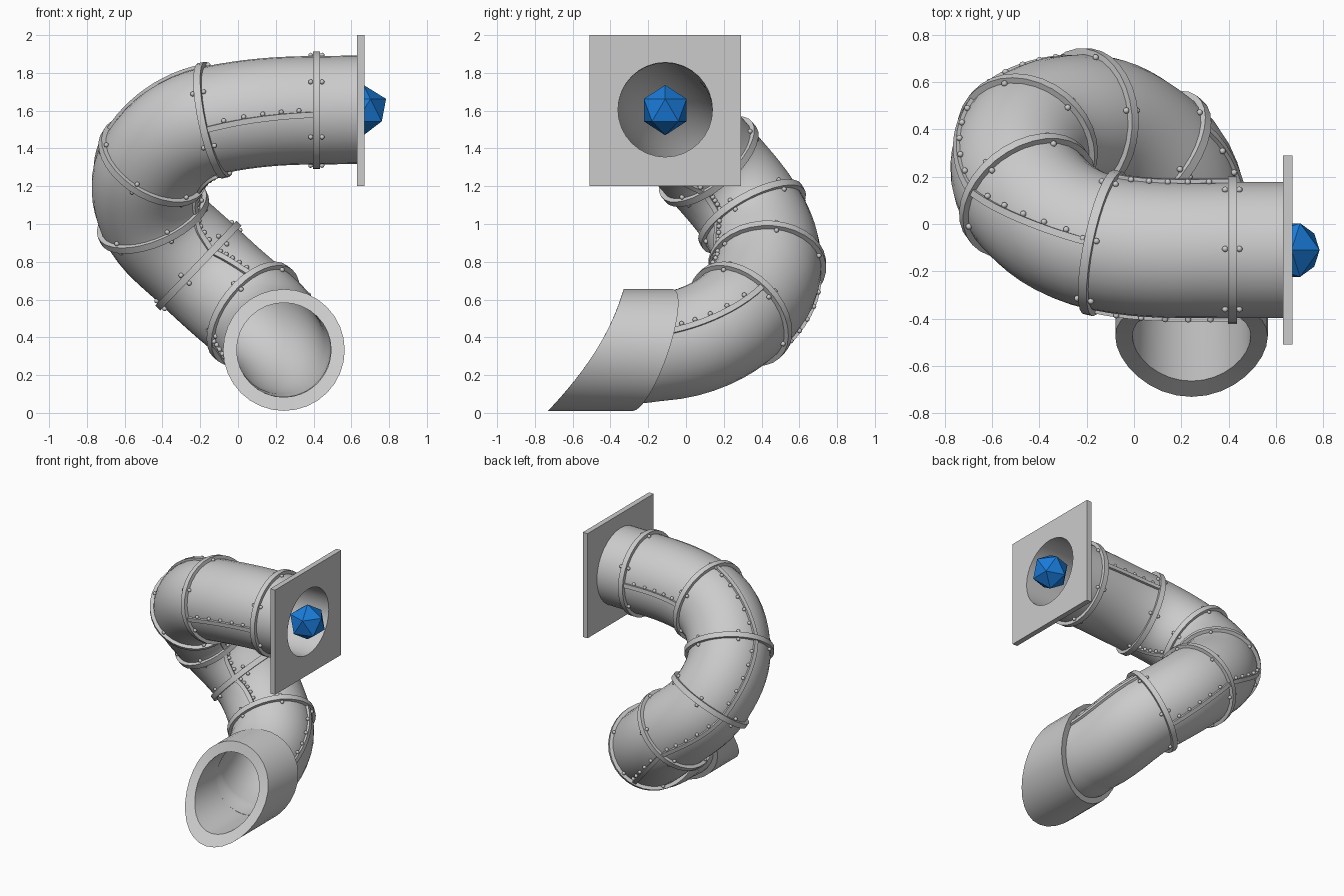
import bpy, bmesh
from math import sin, cos, pi, radians
from mathutils import Vector as V

if "Cube" in bpy.data.objects:
    bpy.data.objects.remove(bpy.data.objects["Cube"])

N = 32
# centre line: one point and direction at the tube ends and each band
KNOTS = [(V(p), V(t).normalized()) for p, t in [
    ((.65, -.11, 1.605), (-1, 0, 0)), ((.415, -.11, 1.602), (-1, 0, 0)),
    ((-.13, -.08, 1.55), (-.95, .2, -.2)), ((-.45, .12, 1.33), (-.43, .58, -.68)),
    ((-.45, .35, 1.04), (.36, .46, -.81)), ((-.21, .43, .78), (.72, 0, -.69)),
    ((.08, .29, .525), (.66, -.54, -.52)), ((.23, -.13, .35), (.2, -.97, -.06)),
    ((.24, -.28, .335), (0, -1, 0))]]


def path(u):
    """Point and direction on the centre line."""
    i = min(int(u), len(KNOTS) - 2)
    t = u - i
    (a, ta), (b, tb) = KNOTS[i], KNOTS[i + 1]
    L = (b - a).length * 1.05
    p = (a * (2*t**3 - 3*t*t + 1) + ta * L * (t**3 - 2*t*t + t)
         + b * (3*t*t - 2*t**3) + tb * L * (t**3 - t*t))
    d = (a * (6*t*t - 6*t) + ta * L * (3*t*t - 4*t + 1)
         + b * (6*t - 6*t*t) + tb * L * (3*t*t - 2*t))
    return p, d.normalized()


def across(d, t):
    return (d - t * d.dot(t)).normalized()


def circle(c, a, b, r, n=N):
    return [c + a * r * cos(2*pi*k/n) + b * r * sin(2*pi*k/n) for k in range(n)]


def loft(name, loops, wrap=False, caps=False):
    """Skin a series of closed loops."""
    bm = bmesh.new()
    rows = [[bm.verts.new(p) for p in l] for l in loops]
    n = len(rows[0])
    for r, s in list(zip(rows, rows[1:])) + ([(rows[-1], rows[0])] if wrap else []):
        for k in range(n):
            bm.faces.new((r[k], r[(k+1) % n], s[(k+1) % n], s[k]))
    if caps:
        bm.faces.new(rows[0])
        bm.faces.new(rows[-1])
    bmesh.ops.recalc_face_normals(bm, faces=bm.faces)
    return finish(name, bm)


def finish(name, bm, smooth=True):
    me = bpy.data.meshes.new(name)
    bm.to_mesh(me)
    bm.free()
    ob = bpy.data.objects.new(name, me)
    bpy.context.collection.objects.link(ob)
    if smooth:
        bpy.ops.object.select_all(action='DESELECT')
        ob.select_set(True)
        bpy.context.view_layer.objects.active = ob
        bpy.ops.object.shade_smooth_by_angle(angle=radians(35))
    return ob


rivets = []

# hollow tube, with its frame carried along the path
outer, inner = [], []
side = V((0, 1, 0))
for k in range(8 * (len(KNOTS) - 1) + 1):
    p, t = path(k / 8)
    side = across(side, t)
    up = t.cross(side)
    outer.append(circle(p, side, up, .287))
    inner.append(circle(p, side, up, .25))
loft("tube", outer + inner[::-1], wrap=True)

# raised bands round the joints
for i in range(1, 7):
    p, t = KNOTS[i]
    a = across(V((0, .6, 1)), t)
    b = t.cross(a)
    loft("band_%d" % i, [circle(p + t * w, a, b, r) for w, r in
                         ((-.019, .28), (-.019, .312), (.019, .312), (.019, .28))], wrap=True)
    for k in range(6):
        q = 2 * pi * (k + .5) / 6
        for w in (-.03, .03):
            rivets.append(p + t * w + (a * cos(q) + b * sin(q)) * .292)

# riveted seam strips, on opposite sides of the tube
SEAMS = [(1, (0, -1, -.08), (0, -1, -.15)), (2, (-.15, 0, 1), (-.9, .2, .4)),
         (3, (-.9, .2, .4), (-.8, .6, 0)), (4, (-.8, .6, 0), (-.25, .95, -.26)),
         (5, (-.25, .95, -.26), (.1, .6, -.7)), (6, (.7, .4, .5), (.95, .25, .3))]
for i, d0, d1 in SEAMS:
    for sgn, tag in ((1, "a"), (-1, "b")):
        loops = []
        for k in range(13):
            f = k / 12
            p, t = path(i + f)
            d = across(V(d0).lerp(V(d1), f) * sgn, t)
            w = t.cross(d) * .015
            loops.append([p + d * .28 - w, p + d * .302 - w, p + d * .302 + w, p + d * .28 + w])
            if k in (2, 4, 6, 8, 10):
                rivets.append(p + d * .292 + w * 1.7 * sgn)
        loft("seam_%d%s" % (i, tag), loops, caps=True)

# rivet heads
bm = bmesh.new()
for p in rivets:
    v = bmesh.ops.create_icosphere(bm, subdivisions=2, radius=.013)['verts']
    bmesh.ops.translate(bm, verts=v, vec=p)
finish("rivets", bm)


# slanted mouth collar
def mouth(r, front):
    out = []
    for k in range(N):
        c, s = cos(2*pi*k/N), sin(2*pi*k/N)
        h = s * r / .322
        y = -.475 + .2 * h - .055 * h * h if front else -.175 + .105 * h + .085 * c * r / .322
        out.append(V((.243 + r * c, y, .333 + r * s)))
    return out


loft("mouth_collar", [mouth(.28, False), mouth(.322, False), mouth(.322, True),
                      mouth(.25, True), mouth(.25, False)], wrap=True)


# square wall plate with a round hole
def square(x):
    return [V((x, -.11 + .4 * c / max(abs(c), abs(s)), 1.6 + .4 * s / max(abs(c), abs(s))))
            for c, s in ((cos(2*pi*k/N), sin(2*pi*k/N)) for k in range(N))]


def hole(x):
    return circle(V((x, -.11, 1.605)), V((0, 1, 0)), V((0, 0, 1)), .25)


loft("wall_plate", [square(.63), square(.67), hole(.67), hole(.63)], wrap=True)

# faceted blue gem in the opening
bm = bmesh.new()
bmesh.ops.create_icosphere(bm, subdivisions=1, radius=.133)
bmesh.ops.translate(bm, verts=bm.verts, vec=(.665, -.11, 1.603))
gem = finish("gem", bm, smooth=False)
blue = bpy.data.materials.new("blue")
blue.diffuse_color = (.01, .2, .7, 1)
blue.use_nodes = True
blue.node_tree.nodes["Principled BSDF"].inputs["Base Color"].default_value = blue.diffuse_color
gem.data.materials.append(blue)
